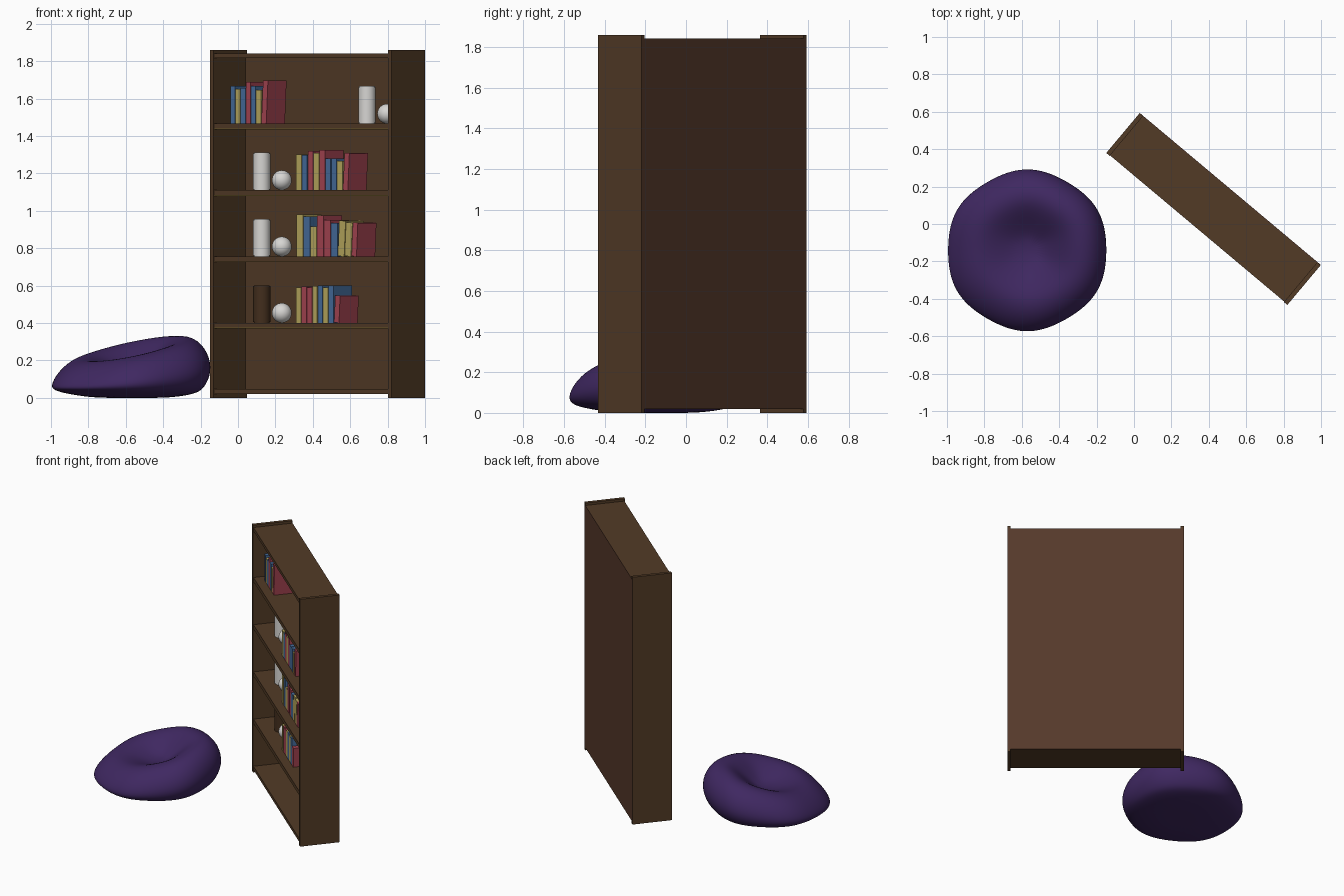
import bpy, bmesh
from math import sin, cos, pi, radians
from mathutils import Matrix, Vector

if "Cube" in bpy.data.objects:
    bpy.data.objects.remove(bpy.data.objects["Cube"])


def material(name, *rgb):
    mat = bpy.data.materials.new(name)
    mat.use_nodes = True
    mat.diffuse_color = (*rgb, 1)
    mat.node_tree.nodes["Principled BSDF"].inputs["Base Color"].default_value = (*rgb, 1)
    return mat


WOOD = material("walnut wood", .084, .043, .019)
BACKING = material("reddish backing board", .092, .041, .023)
DARK = material("dark wood", .055, .027, .012)
TRIM = material("dull gold trim", .16, .11, .025)
WHITE = material("off white", .68, .67, .65)
PURPLE = material("purple fabric", .050, .021, .120)
BOOKS = {"R": material("book red", .38, .058, .085),
         "B": material("book blue", .06, .15, .33),
         "Y": material("book yellow", .48, .39, .11)}

# Bookcase frame: local x runs along its width, local -y is its open front
CASE = Matrix.Translation((.425, .08, 0)) @ Matrix.Rotation(radians(-40), 4, "Z")
HALF_W, HALF_D, HEIGHT = .632, .139, 1.86
SIDE, BOARD = .024, .026
INNER = HALF_W - SIDE
FLOOR, GAP = .046, .355


def add_object(name, bm, mat, matrix=CASE, smooth=False):
    mesh = bpy.data.meshes.new(name)
    bm.to_mesh(mesh)
    bm.free()
    mesh.materials.append(mat)
    obj = bpy.data.objects.new(name, mesh)
    obj.matrix_world = matrix
    bpy.context.collection.objects.link(obj)
    if smooth:
        bpy.ops.object.select_all(action="DESELECT")
        bpy.context.view_layer.objects.active = obj
        obj.select_set(True)
        bpy.ops.object.shade_smooth_by_angle(angle=radians(50))
    return obj


def box(name, low, high, mat, matrix=CASE):
    bm = bmesh.new()
    low, high = Vector(low), Vector(high)
    size = Matrix.Diagonal((*(high - low), 1))
    bmesh.ops.create_cube(bm, size=1, matrix=Matrix.Translation((low + high) / 2) @ size)
    return add_object(name, bm, mat, matrix)


# Carcass: sides, boards and back
for side, name in ((-1, "right_side_panel"), (1, "left_side_panel")):
    x1, x2 = sorted((side * INNER, side * HALF_W))
    box(name, (x1, -HALF_D, 0), (x2, HALF_D, HEIGHT), WOOD)
for i in range(6):
    top = FLOOR + GAP * i
    if i == 5:
        top += BOARD - .005
    name = {0: "bottom_board", 5: "top_board"}.get(i, f"shelf_{i}")
    box(name, (-INNER, -HALF_D + .003, top - BOARD), (INNER, HALF_D - .012, top), WOOD)
    if 0 < i < 5:
        box(f"shelf_trim_{i}", (-INNER, -HALF_D + .003, top - BOARD - .005),
            (INNER, -HALF_D + .009, top - BOARD), TRIM)
box("back_panel", (-INNER, HALF_D - .012, .02), (INNER, HALF_D - .004, HEIGHT - .018), WOOD)
box("rear_board", (-HALF_W, HALF_D - .004, .02), (HALF_W, HALF_D + .001, HEIGHT - .018), BACKING)


def vase(name, x, z, mat):
    bm = bmesh.new()
    bmesh.ops.create_cone(bm, cap_ends=True, segments=32, radius1=.046, radius2=.046,
                          depth=.2, matrix=Matrix.Translation((x, 0, z + .1)))
    rims = [e for e in bm.edges if any(len(f.verts) > 4 for f in e.link_faces)]
    bmesh.ops.bevel(bm, geom=rims, offset=.004, segments=2, affect="EDGES")
    add_object(name, bm, mat, smooth=True)


def ball(name, x, z):
    bm = bmesh.new()
    bmesh.ops.create_uvsphere(bm, u_segments=32, v_segments=16, radius=.053,
                              matrix=Matrix.Translation((x, 0, z + .053)))
    add_object(name, bm, WHITE, smooth=True)


def book_row(level, start, pitch, colours, heights, leaning):
    z = FLOOR + GAP * level
    for i, (colour, height) in enumerate(zip(colours, heights)):
        last = i == len(colours) - 1
        lean = radians(3) if i in leaning else 0
        width = .034 if last else pitch - .004
        pose = CASE @ Matrix.Translation((start + i * pitch, -.075, z + width * sin(lean)))
        pose = pose @ Matrix.Rotation(lean, 4, "Y")
        box(f"book_{level}_{i + 1}", (0, 0, 0), (width, .155, height), BOOKS[colour], pose)


# Shelf contents, lowest filled shelf first
book_row(1, -.087, .038, "YRRYBYBR", (.19, .195, .19, .197, .2, .19, .2, .145), {7})
book_row(2, -.083, .048, "YBYRRBYYR", (.223, .213, .16, .22, .195, .18, .19, .18, .18), {6, 7, 8})
book_row(3, -.087, .041, "YBRYRBBYR", (.19, .187, .21, .197, .213, .17, .17, .155, .197), {8})
book_row(4, -.545, .036, "BYBRBYR", (.2, .185, .19, .223, .2, .18, .23), {6})
for level in range(1, 5):
    x = .346 if level == 4 else -.389
    z = FLOOR + GAP * level
    vase(f"vase_{level}", x, z, DARK if level == 1 else WHITE)
    ball(f"ball_{level}", x + .14, z)

# Bean bag: rings blend from a low front lip to a high rounded back
LIP = [(.5, .0), (.85, .025), (.98, .04), (1.02, .055), (.94, .11),
       (.8, .165), (.62, .2), (.42, .195), (.2, .17)]
REST = [(.5, .0), (.8, .02), (.91, .05), (1.02, .15), (.97, .26),
        (.8, .335), (.58, .335), (.36, .25), (.18, .18)]
SEGMENTS, FACING = 36, radians(35)
bm = bmesh.new()
rings = []
for (r1, z1), (r2, z2) in zip(LIP, REST):
    ring = []
    for k in range(SEGMENTS):
        a = 2 * pi * k / SEGMENTS
        blend = (1 + cos(a - FACING)) / 2
        radius = .431 * (r1 + (r2 - r1) * blend) * (1 + .014 * cos(6 * a + pi))
        ring.append(bm.verts.new((radius * cos(a), radius * sin(a), z1 + (z2 - z1) * blend)))
    rings.append(ring)
for lower, upper in zip(rings, rings[1:]):
    for k in range(SEGMENTS):
        n = (k + 1) % SEGMENTS
        bm.faces.new((lower[k], lower[n], upper[n], upper[k]))
for ring, z in ((rings[0], 0), (rings[-1], .165)):
    centre = bm.verts.new((0, 0, z))
    for k in range(SEGMENTS):
        bm.faces.new((ring[k], ring[(k + 1) % SEGMENTS], centre))
bmesh.ops.recalc_face_normals(bm, faces=bm.faces)
for face in bm.faces:
    face.smooth = True
bag = add_object("bean_bag", bm, PURPLE, Matrix.Translation((-.57, -.14, 0)))
bag.modifiers.new("Soft", "SUBSURF").levels = 2
bag.modifiers["Soft"].render_levels = 2
